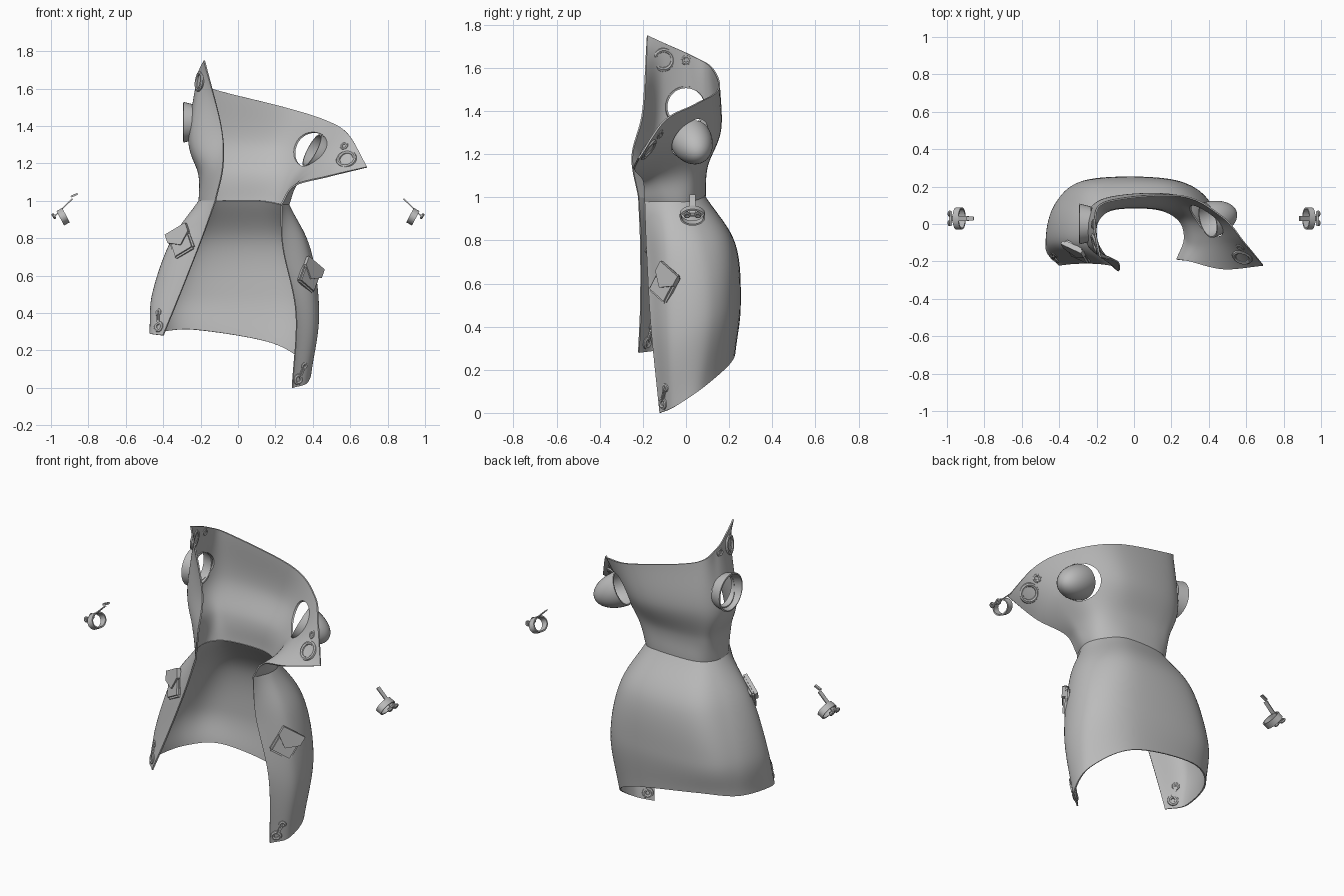
import bpy
import bmesh
import math
from mathutils import Matrix, Vector

cube = bpy.data.objects.get("Cube")
if cube:
    bpy.data.objects.remove(cube, do_unlink=True)

grey = bpy.data.materials.new("plain_grey")
grey.use_nodes = True
grey.diffuse_color = (0.5, 0.5, 0.5, 1)
grey.node_tree.nodes["Principled BSDF"].inputs["Base Color"].default_value = (0.5, 0.5, 0.5, 1)


def make_object(name, bm, matrix):
    """Turn a bmesh into a named grey object."""
    mesh = bpy.data.meshes.new(name)
    bm.to_mesh(mesh)
    bm.free()
    mesh.materials.append(grey)
    obj = bpy.data.objects.new(name, mesh)
    bpy.context.scene.collection.objects.link(obj)
    obj.matrix_world = matrix
    return obj


def activate(obj):
    bpy.ops.object.select_all(action='DESELECT')
    obj.select_set(True)
    bpy.context.view_layer.objects.active = obj


def smooth(obj):
    activate(obj)
    bpy.ops.object.shade_smooth_by_angle(angle=math.radians(40))


def thicken(obj, thickness):
    mod = obj.modifiers.new("thickness", 'SOLIDIFY')
    mod.thickness = thickness
    mod.offset = 0
    activate(obj)
    bpy.ops.object.modifier_apply(modifier=mod.name)


def spline(points, t):
    """Smooth curve through the points, t from zero to one."""
    pts = [2 * points[0] - points[1]] + points + [2 * points[-1] - points[-2]]
    s = t * (len(points) - 1)
    i = min(int(s), len(points) - 2)
    f = s - i
    a, b, c, d = pts[i:i + 4]
    return 0.5 * (2 * b + (c - a) * f + (2 * a - 5 * b + 4 * c - d) * f ** 2
                  + (3 * b - a - 3 * c + d) * f ** 3)


# Vertical seams of the coat, each from hem to collar
right_edge = [(-.40, -.22, .28), (-.31, -.21, .5), (-.2, -.21, .78), (-.12, -.22, 1),
              (-.08, -.25, 1.19), (-.09, -.2, 1.4), (-.18, -.18, 1.75)]
right_front = [(-.47, -.12, .29), (-.45, -.1, .5), (-.35, -.1, .78), (-.2, -.09, 1),
               (-.19, -.14, 1.15), (-.24, -.12, 1.34), (-.2, -.09, 1.71)]
right_side = [(-.41, .1, .3), (-.41, .11, .5), (-.32, .08, .78), (-.19, .02, 1),
              (-.2, .04, 1.14), (-.25, .05, 1.33), (-.21, .02, 1.66)]
right_back = [(-.22, .21, .31), (-.24, .235, .5), (-.18, .21, .78), (-.1, .08, 1),
              (-.1, .09, 1.14), (-.13, .14, 1.33), (-.14, .12, 1.6)]
left_back = [(.18, .21, .24), (.2, .235, .5), (.19, .21, .78), (.12, .08, 1),
             (.14, .09, 1.14), (.19, .15, 1.3), (.25, .15, 1.5)]
left_side = [(.37, .08, .12), (.4, .12, .45), (.36, .09, .75), (.24, .02, .98),
             (.28, .03, 1.12), (.38, .035, 1.27), (.47, .04, 1.43)]
left_front = [(.37, -.05, .03), (.42, -.06, .37), (.37, -.08, .74), (.27, -.08, .98),
              (.32, -.1, 1.1), (.46, -.09, 1.23), (.59, -.1, 1.355)]
left_edge = [(.29, -.12, 0), (.31, -.16, .4), (.24, -.18, .75), (.23, -.19, .98),
             (.3, -.2, 1.08), (.48, -.24, 1.13), (.69, -.22, 1.18)]
seams = [[Vector(p) for p in s] for s in (right_edge, right_front, right_side, right_back,
                                         left_back, left_side, left_front, left_edge)]
surface = []


def panel(name, first, last, columns=70, rows=30):
    """Cloth surface stretched over part of the seams."""
    bm = bmesh.new()
    grid = []
    for r in range(rows + 1):
        ring = [spline(s[first:last], r / rows) for s in seams]
        grid.append([bm.verts.new(spline(ring, c / columns)) for c in range(columns + 1)])
    for r in range(rows):
        for c in range(columns):
            bm.faces.new((grid[r][c], grid[r + 1][c], grid[r + 1][c + 1], grid[r][c + 1]))
    bm.normal_update()
    surface.extend((v.co.copy(), v.normal.copy()) for v in bm.verts)
    obj = make_object(name, bm, Matrix())
    thicken(obj, 0.008)
    return obj


skirt = panel("coat_skirt", 0, 4)
bodice = panel("coat_bodice", 3, 7)


def aim(center, axis):
    """Frame whose z axis follows the given direction."""
    return Matrix.Translation(center) @ Vector(axis).to_track_quat('Z', 'Y').to_matrix().to_4x4()


# Armholes
right_arm = aim((-.25, 0, 1.42), (-1, 0, 0))
left_arm = aim((.395, .02, 1.27), (.85, .25, -.45))
for frame, radius in ((right_arm, .088), (left_arm, .1)):
    bm = bmesh.new()
    bmesh.ops.create_cone(bm, cap_ends=True, segments=32, radius1=radius, radius2=radius, depth=.2)
    cutter = make_object("armhole_cutter", bm, frame)
    cutter.hide_render = True
    mod = bodice.modifiers.new("armhole", 'BOOLEAN')
    mod.operation = 'DIFFERENCE'
    mod.solver = 'EXACT'
    mod.object = cutter
    activate(bodice)
    bpy.ops.object.modifier_apply(modifier=mod.name)
    bpy.data.objects.remove(cutter, do_unlink=True)
smooth(skirt)
smooth(bodice)

# Right sleeve stub, an open cuff
bm = bmesh.new()
bmesh.ops.create_cone(bm, cap_ends=False, segments=32, radius1=.09, radius2=.105, depth=.06)
cuff = make_object("right_sleeve", bm, right_arm @ Matrix.Translation((0, 0, .012)))
thicken(cuff, 0.008)
smooth(cuff)

# Left sleeve stub, a rounded cap
bm = bmesh.new()
bmesh.ops.create_uvsphere(bm, u_segments=32, v_segments=20, radius=.094)
bmesh.ops.delete(bm, geom=[v for v in bm.verts if v.co.z < -.01], context='VERTS')
bmesh.ops.scale(bm, vec=(1, 1, 1.8), verts=bm.verts)
cap = make_object("left_sleeve", bm, left_arm)
thicken(cap, 0.008)
smooth(cap)


def on_cloth(target, turn=0):
    """Frame on the nearest cloth point: z outward, y up, turned by degrees."""
    co, normal = min(surface, key=lambda s: (s[0] - Vector(target)).length)
    across = Vector((0, 0, 1)).cross(normal).normalized()
    up = normal.cross(across)
    basis = Matrix((across, up, normal)).transposed().to_4x4()
    return Matrix.Translation(co) @ basis @ Matrix.Rotation(math.radians(turn), 4, 'Z')


def ring(name, frame, radius, tube):
    bpy.ops.mesh.primitive_torus_add(major_radius=radius, minor_radius=tube,
                                     major_segments=32, minor_segments=8)
    obj = bpy.context.object
    obj.name = name
    obj.data.materials.append(grey)
    obj.matrix_world = frame
    smooth(obj)


def block(name, frame, size, bevel=0.0):
    bm = bmesh.new()
    bmesh.ops.create_cube(bm, size=1)
    bmesh.ops.scale(bm, vec=size, verts=bm.verts)
    if bevel:
        bmesh.ops.bevel(bm, geom=bm.edges[:], offset=bevel, segments=2, affect='EDGES')
    smooth(make_object(name, bm, frame))


# Collar grommets
for side, big, small in (("left", (.58, -.18, 1.225), (.575, -.115, 1.29)),
                         ("right", (-.18, -.1, 1.63), (-.2, -.01, 1.62))):
    ring(side + "_large_grommet", on_cloth(big), .045, .012)
    ring(side + "_small_grommet", on_cloth(small), .016, .009)

# Hip pockets with pointed flaps
for side, target, turn in (("left", (.39, -.1, .61), -32), ("right", (-.3, -.14, .78), 30)):
    frame = on_cloth(target, turn)
    block(side + "_pocket", frame, (.13, .15, .032), .01)
    bm = bmesh.new()
    outline = [(-.068, .078), (-.068, .025), (0, -.025), (.068, .025), (.068, .078)]
    face = bm.faces.new([bm.verts.new((x, y, .004)) for x, y in outline])
    top = bmesh.ops.extrude_face_region(bm, geom=[face])["geom"]
    bmesh.ops.translate(bm, vec=(0, 0, .02), verts=[g for g in top if isinstance(g, bmesh.types.BMVert)])
    bmesh.ops.recalc_face_normals(bm, faces=bm.faces)
    smooth(make_object(side + "_pocket_flap", bm, frame))

# Hem clasps
for side, target, turn in (("left", (.32, -.1, .045), -25), ("right", (-.43, -.19, .32), 10)):
    frame = on_cloth(target, turn)
    ring(side + "_clasp_ring", frame, .02, .012)
    block(side + "_clasp_bar", frame @ Matrix.Translation((0, .045, 0)), (.016, .06, .03), .004)
    ring(side + "_clasp_end", frame @ Matrix.Translation((0, .08, 0)), .011, .011)

# Wrist bands with strap and studs, one on each side
for side, s in (("left", 1), ("right", -1)):
    bm = bmesh.new()
    bmesh.ops.create_cone(bm, cap_ends=False, segments=32, radius1=.055, radius2=.055, depth=.035)
    bmesh.ops.scale(bm, vec=(1, .72, 1), verts=bm.verts)
    band = make_object(side + "_wrist_band", bm, aim((s * .935, .03, .915), (-s * .85, 0, .45)))
    thicken(band, 0.008)
    smooth(band)
    block(side + "_strap", aim((s * .935, .03, .962), (-s * .72, 0, .7)), (.026, .006, .14))
    block(side + "_crossbar", aim((s * .98, .03, .922), (0, 0, 1)), (.016, .08, .012), .003)
    for y in (.005, .055):
        ring(side + "_stud", aim((s * .985, y, .918), (s, 0, -.6)), .01, .007)
block("right_strap_tip", aim((-.875, .03, 1.03), (.9, 0, .4)), (.02, .01, .04), .002)
